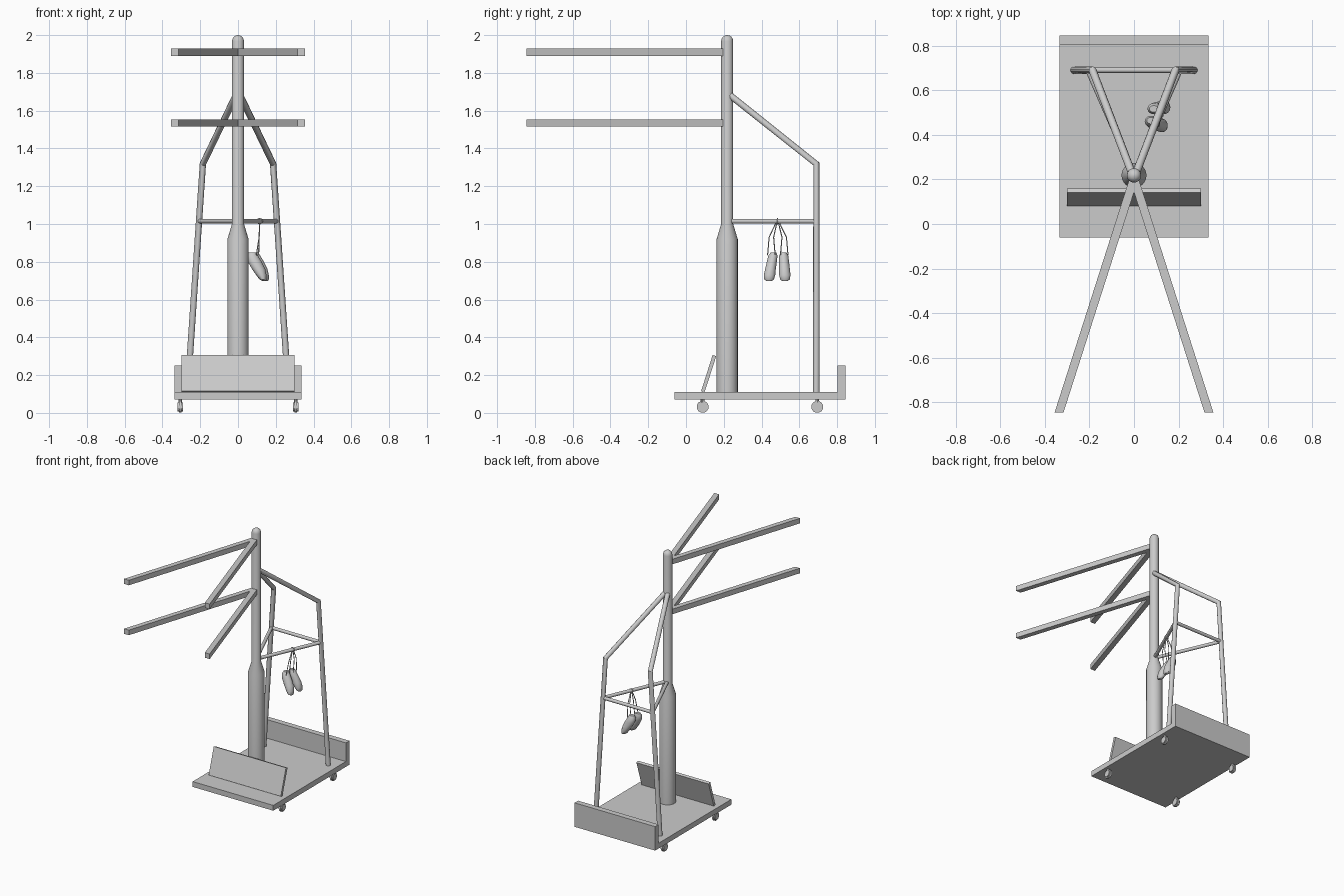
import bpy, bmesh, math
from mathutils import Vector, Matrix

cube = bpy.data.objects.get("Cube")
if cube:
    bpy.data.objects.remove(cube, do_unlink=True)

grey = bpy.data.materials.new("plain grey")
grey.use_nodes = True
COLOR = (0.6, 0.6, 0.6, 1)
grey.diffuse_color = COLOR
grey.node_tree.nodes["Principled BSDF"].inputs["Base Color"].default_value = COLOR


def finish(name, bm, smooth=False):
    bmesh.ops.recalc_face_normals(bm, faces=bm.faces)
    mesh = bpy.data.meshes.new(name)
    bm.to_mesh(mesh)
    bm.free()
    obj = bpy.data.objects.new(name, mesh)
    bpy.context.collection.objects.link(obj)
    mesh.materials.append(grey)
    if smooth:
        bpy.ops.object.select_all(action='DESELECT')
        obj.select_set(True)
        bpy.context.view_layer.objects.active = obj
        bpy.ops.object.shade_smooth_by_angle(angle=math.radians(40))
    return obj


def prism(name, outline, axis, low, high):
    """Extrude a 2D outline along x (outline is y, z) or z (outline is x, y)."""
    bm = bmesh.new()
    place = (lambda p: (low, *p)) if axis == 'x' else (lambda p: (*p, low))
    face = bm.faces.new([bm.verts.new(place(p)) for p in outline])
    out = bmesh.ops.extrude_face_region(bm, geom=[face])
    step = Vector((high - low, 0, 0) if axis == 'x' else (0, 0, high - low))
    verts = [g for g in out["geom"] if isinstance(g, bmesh.types.BMVert)]
    bmesh.ops.translate(bm, vec=step, verts=verts)
    return finish(name, bm)


def loft(name, rings, sides):
    """Stack of horizontal ellipses: (centre x, centre y, z, radius x, radius y)."""
    bm = bmesh.new()
    turn = [2 * math.pi * i / sides for i in range(sides)]
    loops = [[bm.verts.new((x + rx * math.cos(a), y + ry * math.sin(a), z)) for a in turn]
             for x, y, z, rx, ry in rings]
    for a, b in zip(loops, loops[1:]):
        for i in range(sides):
            j = (i + 1) % sides
            bm.faces.new((a[i], a[j], b[j], b[i]))
    bm.faces.new(loops[0])
    bm.faces.new(loops[-1])
    return finish(name, bm, True)


def tube(name, points, radius, resolution=3):
    """Mitred round tube along a path."""
    curve = bpy.data.curves.new(name, 'CURVE')
    curve.dimensions = '3D'
    curve.bevel_depth = radius
    curve.bevel_resolution = resolution
    curve.use_fill_caps = True
    spline = curve.splines.new('POLY')
    spline.points.add(len(points) - 1)
    for p, co in zip(spline.points, points):
        p.co = (*co, 1)
    obj = bpy.data.objects.new(name, curve)
    bpy.context.collection.objects.link(obj)
    mesh = bpy.data.meshes.new_from_object(
        obj.evaluated_get(bpy.context.evaluated_depsgraph_get()))
    bpy.data.objects.remove(obj, do_unlink=True)
    bm = bmesh.new()
    bm.from_mesh(mesh)
    bpy.data.meshes.remove(mesh)
    return finish(name, bm, True)


MAST_Y = 0.218
LEG_Y = 0.69

# platform with tail board and leaning front panel
prism("platform", [(-0.06, 0.07), (0.845, 0.07), (0.845, 0.11), (-0.06, 0.11)], 'x', -0.335, 0.335)
prism("tail_board", [(0.803, 0.11), (0.845, 0.11), (0.845, 0.25), (0.803, 0.25)], 'x', -0.335, 0.335)
prism("front_panel", [(0.08, 0.115), (0.098, 0.108), (0.16, 0.3), (0.141, 0.307)], 'x', -0.3, 0.3)

# casters
for side, sx in (("right", -1), ("left", 1)):
    for end, y in (("front", 0.088), ("back", 0.695)):
        bm = bmesh.new()
        place = Matrix.Translation((sx * 0.306, y, 0.032)) @ Matrix.Rotation(math.pi / 2, 4, 'Y') \
            @ Matrix.Rotation(math.pi / 12, 4, 'Z')
        bmesh.ops.create_cone(bm, cap_ends=True, segments=12, radius1=0.032, radius2=0.032,
                              depth=0.027, matrix=place)
        rims = [e for e in bm.edges if any(len(f.verts) > 4 for f in e.link_faces)]
        bmesh.ops.bevel(bm, geom=rims, offset=0.007, segments=2, affect='EDGES')
        bmesh.ops.create_cone(bm, cap_ends=True, segments=8, radius1=0.01, radius2=0.01, depth=0.03,
                              matrix=Matrix.Translation((sx * 0.306, y, 0.06)))
        finish(f"{end}_{side}_caster", bm)

# mast with thick lower sleeve and domed tip
profile = [(0.11, 0.056), (0.92, 0.056), (1.0, 0.032), (1.968, 0.032)]
profile += [(1.968 + 0.032 * math.sin(math.radians(a)), 0.032 * math.cos(math.radians(a)))
            for a in (25, 45, 65, 85)]
loft("mast", [(0, MAST_Y, z, r, r) for z, r in profile], 24)

# forked arms and rear frame, mirrored left and right
for side, s in (("right", -1), ("left", 1)):
    for level, z in (("upper", 1.89), ("lower", 1.515)):
        tip = s * 0.336
        prism(f"{level}_{side}_arm",
              [(-0.02, 0.205), (0.02, 0.205), (tip + 0.02, -0.845), (tip - 0.02, -0.845)],
              'z', z, z + 0.038)
    tube(f"{side}_frame_leg", [(s * 0.268, LEG_Y, 0.1), (s * 0.186, LEG_Y, 1.318),
                               (s * 0.012, 0.235, 1.68)], 0.0175)
    tube(f"{side}_brace", [(0, MAST_Y, 1.015), (s * 0.206, LEG_Y, 1.015)], 0.0125)
tube("cross_bar", [(-0.206, LEG_Y, 1.015), (0.206, LEG_Y, 1.015)], 0.0125)

# pair of shoes hanging toe down from the left brace
# slice: height, back x, front x, half width, sideways drift
slices = [(0.698, 0.137, 0.154, 0.014, -1), (0.706, 0.122, 0.159, 0.026, -1),
          (0.73, 0.104, 0.159, 0.031, -0.8), (0.762, 0.082, 0.152, 0.029, -0.4),
          (0.8, 0.06, 0.133, 0.027, 0.2), (0.832, 0.056, 0.114, 0.025, 0.7),
          (0.85, 0.065, 0.104, 0.015, 1)]
KNOT = (0.115, 0.485, 1.025)
for name, y, dx, drift in (("front", 0.452, -0.008, 0.012), ("back", 0.52, 0.004, -0.004)):
    loft(f"{name}_shoe", [((a + b) / 2 + dx, y + drift * d, z, (b - a) / 2, w)
                          for z, a, b, w, d in slices], 14)
    for i, off in enumerate((-0.02, 0.02)):
        tube(f"{name}_lace_{i + 1}", [KNOT, (0.112, y + off * 0.6, 0.93),
                                      (0.105 + dx, y + off, 0.835)], 0.003, 1)
tube("lace_loop", [(0.115 + 0.015 * math.cos(a), 0.485, 1.015 + 0.015 * math.sin(a))
                   for a in [math.pi * k / 4 for k in range(9)]], 0.003, 1)
